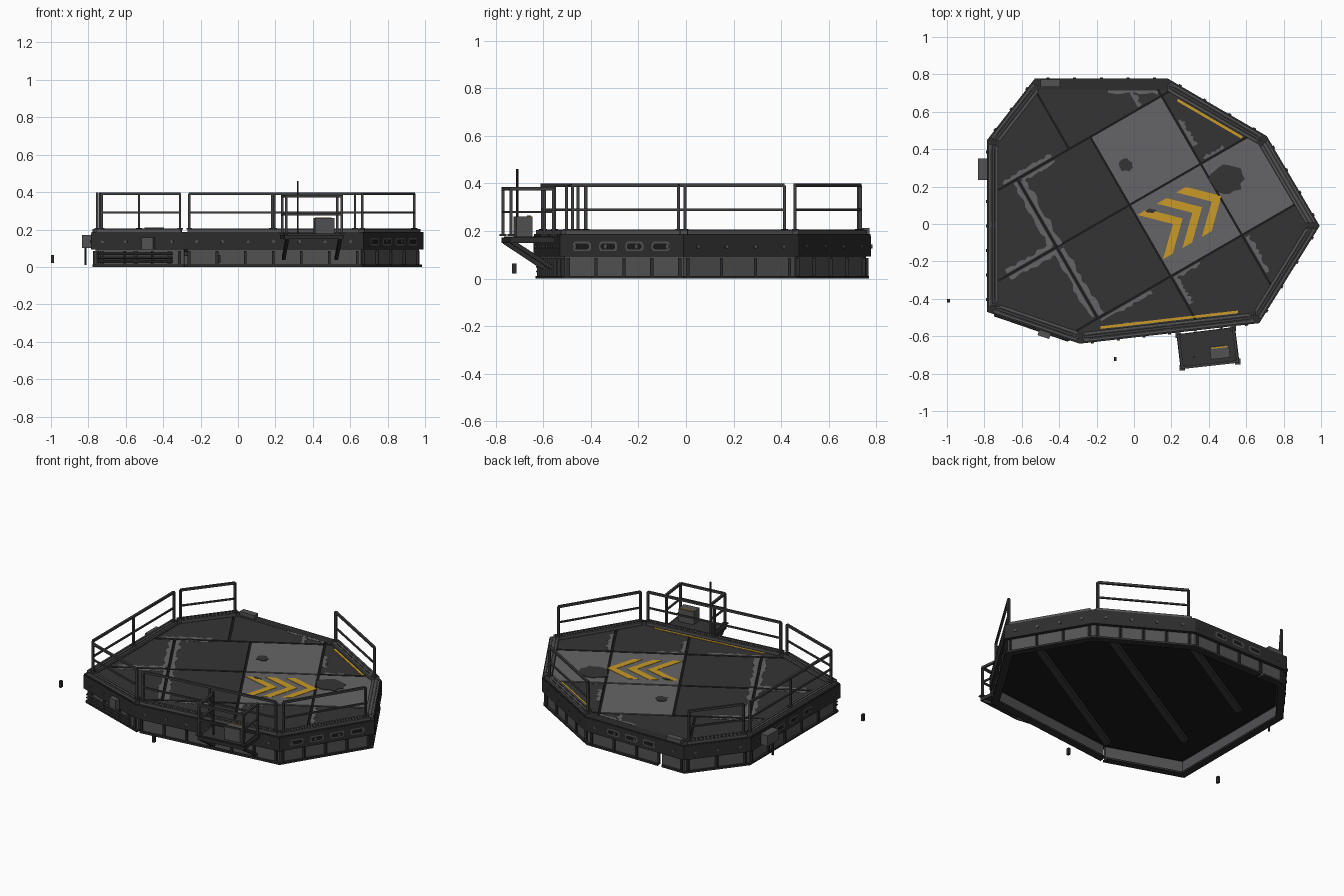
import bpy, bmesh, math, random
from mathutils import Vector as V

if "Cube" in bpy.data.objects:
    bpy.data.objects.remove(bpy.data.objects["Cube"])
random.seed(4)

def mat(name, *c):
    m = bpy.data.materials.new(name)
    m.diffuse_color = (*c, 1)
    m.use_nodes = True
    m.node_tree.nodes["Principled BSDF"].inputs["Base Color"].default_value = m.diffuse_color
    return m
BLACK = mat("black", .010, .010, .010)
DARK = mat("dark_steel", .026, .026, .026)
PANEL = mat("dark_panel", .034, .034, .034)
RAIL = mat("rail_grey", .048, .048, .050)
MID = mat("mid_grey", .085, .085, .088)
LIGHT = mat("light_grey", .130, .130, .135)
YELLOW = mat("marking_yellow", .58, .32, .02)

def done(bm, name, m):
    bmesh.ops.recalc_face_normals(bm, faces=bm.faces)
    me = bpy.data.meshes.new(name)
    bm.to_mesh(me)
    bm.free()
    me.materials.append(m)
    bpy.context.collection.objects.link(bpy.data.objects.new(name, me))

def prism(bm, poly, z0, z1):
    lo = [bm.verts.new((p[0], p[1], z0)) for p in poly]
    hi = [bm.verts.new((p[0], p[1], z1)) for p in poly]
    bm.faces.new(lo[::-1])
    bm.faces.new(hi)
    for i in range(len(poly)):
        j = (i + 1) % len(poly)
        bm.faces.new((lo[i], lo[j], hi[j], hi[i]))

def bar(bm, p, q, w, h=None, n=4):
    """Bar from p to q; w across, h up, n sides."""
    p, q, h = V(p), V(q), h or w
    d = (q - p).normalized()
    s = d.cross(V((0, 0, 1))) if abs(d.z) < .99 else V((1, 0, 0))
    s.normalize()
    u = s.cross(d)
    k = 1 / math.cos(math.pi / n) / 2
    rings = []
    for c in (p, q):
        rings.append([bm.verts.new(c + s * w * k * math.cos((j + .5) * 2 * math.pi / n)
                                   + u * h * k * math.sin((j + .5) * 2 * math.pi / n)) for j in range(n)])
    bm.faces.new(rings[0])
    bm.faces.new(rings[1][::-1])
    for j in range(n):
        k2 = (j + 1) % n
        bm.faces.new((rings[0][j], rings[0][k2], rings[1][k2], rings[1][j]))

# Plan outline, counter-clockwise
P = [V(p) for p in ((.993, -.01), (.71, .47), (.18, .778), (-.53, .778),
                    (-.785, .45), (-.785, -.47), (-.29, -.64), (.67, -.53))]
N = len(P)
DIR = [(P[(i + 1) % N] - P[i]).normalized() for i in range(N)]
OUT = [V((d.y, -d.x)) for d in DIR]
LEN = [(P[(i + 1) % N] - P[i]).length for i in range(N)]

def corner(i, d):
    """Mitred corner i of the outline moved inward by d."""
    a, b = OUT[(i - 1) % N], OUT[i % N]
    return P[i % N] - (a + b) * d / (1 + a.dot(b))

def seg(bm, i, d0, d1, z0, z1, t0=0, t1=1):
    a, b, c, e = corner(i, d0), corner(i + 1, d0), corner(i + 1, d1), corner(i, d1)
    prism(bm, [a.lerp(b, t0), a.lerp(b, t1), e.lerp(c, t1), e.lerp(c, t0)], z0, z1)

def at(i, s, d, z):
    p = P[i] + DIR[i] * s - OUT[i] * d
    return V((p.x, p.y, z))

# Upper band, base flange, lower wall (two narrow gaps)
GAPS = {2: ((0, .73), (.765, 1)), 6: ((.02, 1),)}
band, flange, wall, ribs, bolts = (bmesh.new() for _ in range(5))
for i in range(N):
    seg(band, i, 0, .06, .092, .18)
    for t0, t1 in GAPS.get(i, ((0, 1),)):
        seg(flange, i, .008, .055, 0, .012, t0, t1)
        seg(wall, i, .022, .036, .012, .092, t0, t1)
    n = max(2, round(LEN[i] / .17))
    for k in range(n + 1):
        s = .03 + (LEN[i] - .06) * k / n
        bar(ribs, at(i, s, .018, .012), at(i, s, .018, .086), .014)
    n = max(2, round(LEN[i] / .14))
    for k in range(n):
        s = LEN[i] * (k + .5) / n
        bar(bolts, at(i, s, .002, .135), at(i, s, -.006, .135), .016, n=8)
done(band, "upper_band", DARK)
done(flange, "base_flange", DARK)
done(wall, "lower_wall", MID)
done(ribs, "wall_ribs", DARK)
done(bolts, "band_bolts", MID)

# Curb on every edge but the open back one
curb, groove, base = bmesh.new(), bmesh.new(), bmesh.new()
for i in range(N):
    seg(base, i, .002, .062, .18, .187)
    if i != 2:
        t = .018 / LEN[i]
        seg(curb, i, .008, .058, .18, .204, t, 1 - t)
        seg(groove, i, .018, .026, .204, .206, t, 1 - t)
        seg(groove, i, .038, .046, .204, .206, t, 1 - t)
done(curb, "curb", MID)
done(groove, "curb_grooves", DARK)
done(base, "curb_base", DARK)

# Deck panels on a grid turned by 30 degrees
U, W = V((math.cos(math.pi / 6), .5)), V((-.5, math.cos(math.pi / 6)))
def uv(u, v):
    return U * u + W * v
def clip(poly, n, c):
    out = []
    for a, b in zip(poly, poly[1:] + poly[:1]):
        da, db = a.dot(n) - c, b.dot(n) - c
        if da <= 0:
            out.append(a)
        if da * db < 0:
            out.append(a.lerp(b, da / (da - db)))
    return out
INNER = [corner(i, .06) for i in range(N)]
TOP = .186
bm = bmesh.new()
prism(bm, INNER, .08, .178)
done(bm, "deck_core", BLACK)
dark, light = bmesh.new(), bmesh.new()
rows = [(-2, -.34, (-2, .03, .47, 2)), (-.34, .10, (-2, -.42, .03, .47, 2)),
        (.10, .52, (-2, -.42, .03, .47, 2)), (.52, 2, (-2, -.1, .47, 2))]
g = .006
for r, (v0, v1, us) in enumerate(rows):
    for u0, u1 in zip(us, us[1:]):
        c = INNER
        for n, lim in ((U, u1 - g), (-U, -u0 - g), (W, v1 - g), (-W, -v0 - g)):
            c = clip(c, n, lim) if c else c
        if len(c) > 2:
            lit = (r == 2 and u0 == .03) or (r == 1 and u0 >= .03)
            prism(light if lit else dark, c, .17, TOP)
done(dark, "dark_deck_panels", PANEL)
done(light, "light_deck_panels", LIGHT)

# Worn paint: ragged strips along panel seams, and dark stains
def ragged(bm, u0, v0, u1, v1, w):
    a, b = uv(u0, v0), uv(u1, v1)
    d = (b - a).normalized()
    s = V((-d.y, d.x)) * w
    n = 14
    edge = [a.lerp(b, k / n) + s * random.choice((.45, .6, .8, 1)) for k in range(n, -1, -1)]
    prism(bm, [a, b] + edge, TOP, TOP + .0015)
bm = bmesh.new()
for a in ((-.41, .1, -.41, .5, -.035), (-.43, .12, -.43, .51, .035), (-.41, -.33, -.41, .08, -.035),
          (-.43, -.32, -.43, .09, .03), (-.72, .09, -.44, .09, -.03), (-.72, .11, -.44, .11, .03),
          (-.5, .53, -.2, .53, .025), (-.41, -.35, -.1, -.35, -.025), (.48, .2, .48, .36, -.03),
          (.48, -.58, .48, -.36, -.03), (.04, -.52, .04, -.36, -.03), (-.4, .51, -.2, .51, -.02),
          (.33, .62, .33, .53, .03), (.04, -.35, .2, -.35, -.02), (.5, .11, .62, .11, .02)):
    ragged(bm, *a)
for i, s0, s1 in ((2, .05, .32), (6, .2, .42), (6, .7, .85)):   # wear beside the edges
    a, b = at(i, s0, .064, 0), at(i, s1, .064, 0)
    prism(bm, [a, b] + [a.lerp(b, k / 8) - OUT[i].to_3d() * random.uniform(.005, .022)
                        for k in range(8, -1, -1)], TOP, TOP + .0015)
done(bm, "worn_strips", LIGHT)
bm = bmesh.new()
for x, y, rx, ry in ((-.045, .315, .042, .038), (.495, .24, .098, .085), (.09, .07, .03, .012)):
    prism(bm, [(x + rx * r * math.cos(k * math.pi / 9), y + ry * r * math.sin(k * math.pi / 9))
               for k in range(18) for r in (random.uniform(.75, 1.05),)], TOP, TOP + .003)
done(bm, "deck_stains", PANEL)

# Yellow chevrons and edge lines
bm = bmesh.new()
for apex in (.24, .36, .48):
    prism(bm, [uv(apex + a, -.104 + b) for a, b in
               ((0, 0), (-.14, .137), (-.2, .137), (-.06, 0), (-.2, -.137), (-.14, -.137))], TOP, TOP + .002)
for i, s0, s1 in ((1, .11, .51), (6, .12, .86)):
    bar(bm, at(i, s0, .073, TOP), at(i, s1, .073, TOP), .014, .005)
done(bm, "yellow_markings", YELLOW)

# Underside beams
bm = bmesh.new()
for v, u0, u1 in ((.52, -.38, .52), (.1, -.6, .72), (-.34, -.48, .72)):
    bar(bm, uv(u0, v).to_3d() + V((0, 0, .07)), uv(u1, v).to_3d() + V((0, 0, .07)), .04, .025)
done(bm, "underside_beams", RAIL)

# Guard rails
bm = bmesh.new()
def rail(a, b, z0, z1, zm, n):
    a, b = V((*a, 0)), V((*b, 0))
    for z, w in ((z1, .014), (zm, .010)):
        bar(bm, a + V((0, 0, z)), b + V((0, 0, z)), w)
    for k in range(n):
        p = a.lerp(b, k / (n - 1))
        bar(bm, p + V((0, 0, z0)), p + V((0, 0, z1)), .013)
        bar(bm, p + V((0, 0, z0)), p + V((0, 0, z0 + .008)), .03)
for i, n in ((1, 2), (3, 2), (4, 3), (5, 2), (6, 3), (7, 2)):
    a, b = corner(i, .033), corner(i + 1, .033)
    d = DIR[i] * .025
    rail(a + d, b - d, .2, .392, .29, n)
# Side platform rails
Q = [V(p) for p in ((.227, -.59), (.249, -.775), (.564, -.74), (.54, -.55))]
mid = sum(Q, V((0, 0))) / 4
R = [q.lerp(mid, .06) for q in Q]
for a, b in zip(R, R[1:]):
    rail(a, b, .18, .378, .28, 2)
done(bm, "guard_rails", RAIL)

# Side platform with braces, console and antenna
bm = bmesh.new()
prism(bm, Q, .15, .172)
for a, b in ((Q[1], Q[0]), (Q[2], Q[3])):
    a, b = a.lerp(mid, .1), b.lerp(mid, .1)
    bar(bm, (*a, .155), (*b, .045), .018)
done(bm, "side_platform", DARK)
bm = bmesh.new()
prism(bm, [q.lerp(mid, .1) for q in Q], .172, .178)
done(bm, "side_platform_floor", PANEL)
bm = bmesh.new()
prism(bm, [(.412, -.725), (.515, -.713), (.506, -.645), (.404, -.657)], .178, .262)
done(bm, "console", MID)
bm = bmesh.new()
prism(bm, [(.414, -.668), (.5, -.658), (.499, -.652), (.413, -.662)], .262, .265)
done(bm, "console_stripe", YELLOW)
bm = bmesh.new()
bar(bm, (.32, -.71, .175), (.32, -.71, .46), .009, n=6)
done(bm, "antenna", DARK)

# Band slots with worn surrounds
surround, slot = bmesh.new(), bmesh.new()
for i, ss in ((7, (.11, .24, .37, .50)), (2, (.2, .33, .46)), (4, (.3, .44, .58))):
    for s in ss:
        for b, l, h, o in ((surround, .045, .04, .002), (slot, .036, .024, .004)):
            pts = [(-l, -h / 4), (-l * .8, -h / 2), (l * .8, -h / 2), (l, -h / 4),
                   (l, h / 4), (l * .8, h / 2), (-l * .8, h / 2), (-l, h / 4)]
            b.faces.new([b.verts.new(at(i, s + x, -o, .135 + z)) for x, z in pts])
done(surround, "slot_surrounds", MID)
done(slot, "band_slots", BLACK)

# Wall pipes, junction boxes, loose blocks
bm = bmesh.new()
for z in (.03, .05, .07):
    bar(bm, at(5, .04, -.004, z), at(5, .46, -.004, z), .013, n=8)
for s in (.06, .25, .44):
    bar(bm, at(5, s, .006, .015), at(5, s, .006, .085), .022)
done(bm, "wall_pipes", RAIL)
bm = bmesh.new()
bar(bm, at(5, .295, -.012, .125), at(5, .36, -.012, .125), .035, .062)
bar(bm, (-.81, .235, .135), (-.81, .35, .135), .05, .07)
bar(bm, (-.5, .752, .195), (-.395, .752, .195), .04, .034)
done(bm, "junction_boxes", MID)
bm = bmesh.new()
bar(bm, (-.815, .27, .01), (-.815, .27, .1), .012, n=8)
for x, y in ((-.992, -.41), (-.1, -.722)):
    bar(bm, (x, y, .022), (x, y, .064), .015, .02)
done(bm, "cable_and_loose_blocks", DARK)
